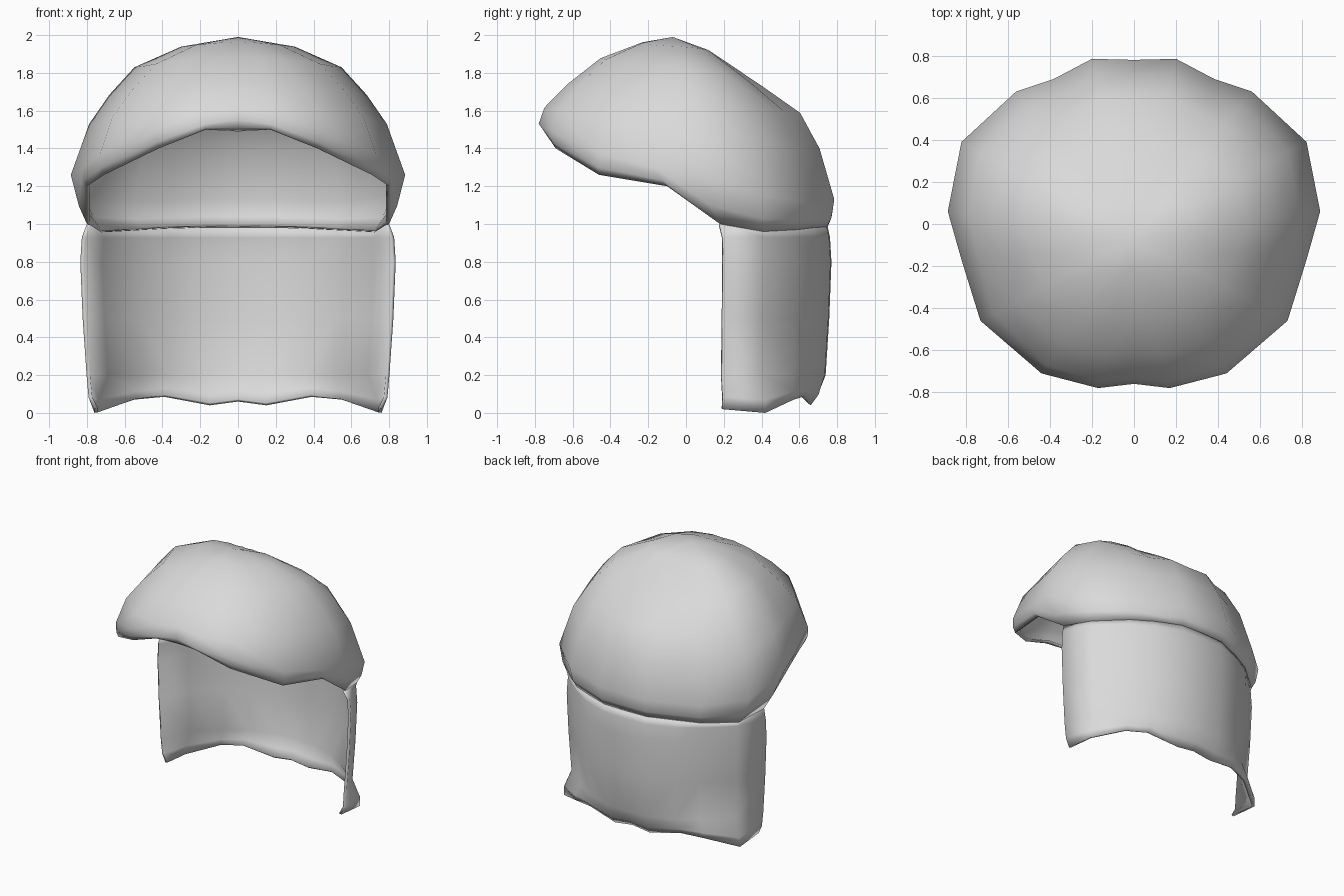
import bpy, bmesh
from mathutils import Vector

cube = bpy.data.objects.get("Cube")
if cube:
    bpy.data.objects.remove(cube, do_unlink=True)

GREY = (0.7, 0.7, 0.7, 1)
mat = bpy.data.materials.new("plain grey")
mat.use_nodes = True
mat.diffuse_color = GREY
mat.node_tree.nodes["Principled BSDF"].inputs["Base Color"].default_value = GREY


def shell(name, columns, thickness):
    """Skin columns of points, mirror across x, and thicken inwards."""
    bm = bmesh.new()
    grid = [[bm.verts.new(p) for p in col] for col in columns]
    for a, b in zip(grid, grid[1:]):
        for r in range(len(a) - 1):
            bm.faces.new((a[r], a[r + 1], b[r + 1], b[r]))
    bmesh.ops.remove_doubles(bm, verts=bm.verts, dist=0.0005)
    for f in bm.faces:
        f.smooth = True
    mesh = bpy.data.meshes.new(name)
    bm.to_mesh(mesh)
    bm.free()
    mesh.materials.append(mat)
    obj = bpy.data.objects.new(name, mesh)
    bpy.context.collection.objects.link(obj)
    mirror = obj.modifiers.new("mirror", 'MIRROR')
    mirror.merge_threshold = 0.002
    solid = obj.modifiers.new("thickness", 'SOLIDIFY')
    solid.thickness = thickness
    solid.offset = -1


# Cap: widest outline and lower rim, listed from front to back on the left side
crown = Vector((0, -0.07, 1.99))
outline = [(0, -.76, 1.55), (.17, -.78, 1.53), (.44, -.71, 1.49), (.73, -.46, 1.37),
           (.82, -.17, 1.3), (.885, .06, 1.26), (.82, .39, 1.15), (.56, .63, 1.12),
           (.38, .69, 1.12), (.2, .785, 1.13), (0, .78, 1.13)]
rim = [(0, -.72, 1.49), (.17, -.74, 1.5), (.42, -.69, 1.4), (.71, -.46, 1.26),
       (.8, -.1, 1.2), (.8, .18, 1.0), (.74, .41, .96), (.53, .59, .97),
       (.37, .67, .98), (.18, .745, .985), (0, .75, .985)]

# Dome sections from crown to outline: (share of reach, share of height)
side = [(0, 1), (.34, .93), (.62, .78), (.77, .58), (.89, .37), (1, 0)]
front = [(0, 1), (.22, .94), (.535, .755), (.78, .46), (.96, .18), (1, 0)]
back = [(0, 1), (.22, .915), (.54, .7), (.79, .53), (.91, .31), (1, 0)]


def cap_column(wide, low):
    wide, low = Vector(wide), Vector(low)
    k = (wide.x / outline[5][0]) ** 2
    col = []
    for end, flank in zip(front if wide.y < 0 else back, side):
        reach, height = Vector(end).lerp(Vector(flank), k)
        p = crown.lerp(wide, reach)
        p.z = wide.z + (crown.z - wide.z) * height
        col.append(p)
    return col + [wide.lerp(low, 0.6) + (wide - crown) * 0.01, low]


shell("cap", [cap_column(w, l) for w, l in zip(outline, rim)], 0.02)

# Neck curtain: hangs from the rear part of the rim down to a wavy hem
plan = [(.835, .2), (.735, .42), (.54, .59), (.38, .69), (.17, .765), (0, .77)]
hem = [(.76, .19, .02), (.76, .42, 0), (.55, .57, .07), (.39, .62, .085),
       (.15, .66, .04), (0, .66, .06)]
levels = [(.93, .99), (.8, 1), (.5, .985), (.2, .96)]


def curtain_column(top, p, h):
    col = [Vector(top)] + [Vector((p[0] * s, p[1] * s, z)) for z, s in levels]
    end = Vector(h)
    return col + [col[-1].lerp(end, 0.65) + Vector((p[0], p[1], 0)) * 0.02, end]


shell("neck_curtain", [curtain_column(*c) for c in zip(rim[5:], plan, hem)], 0.02)
